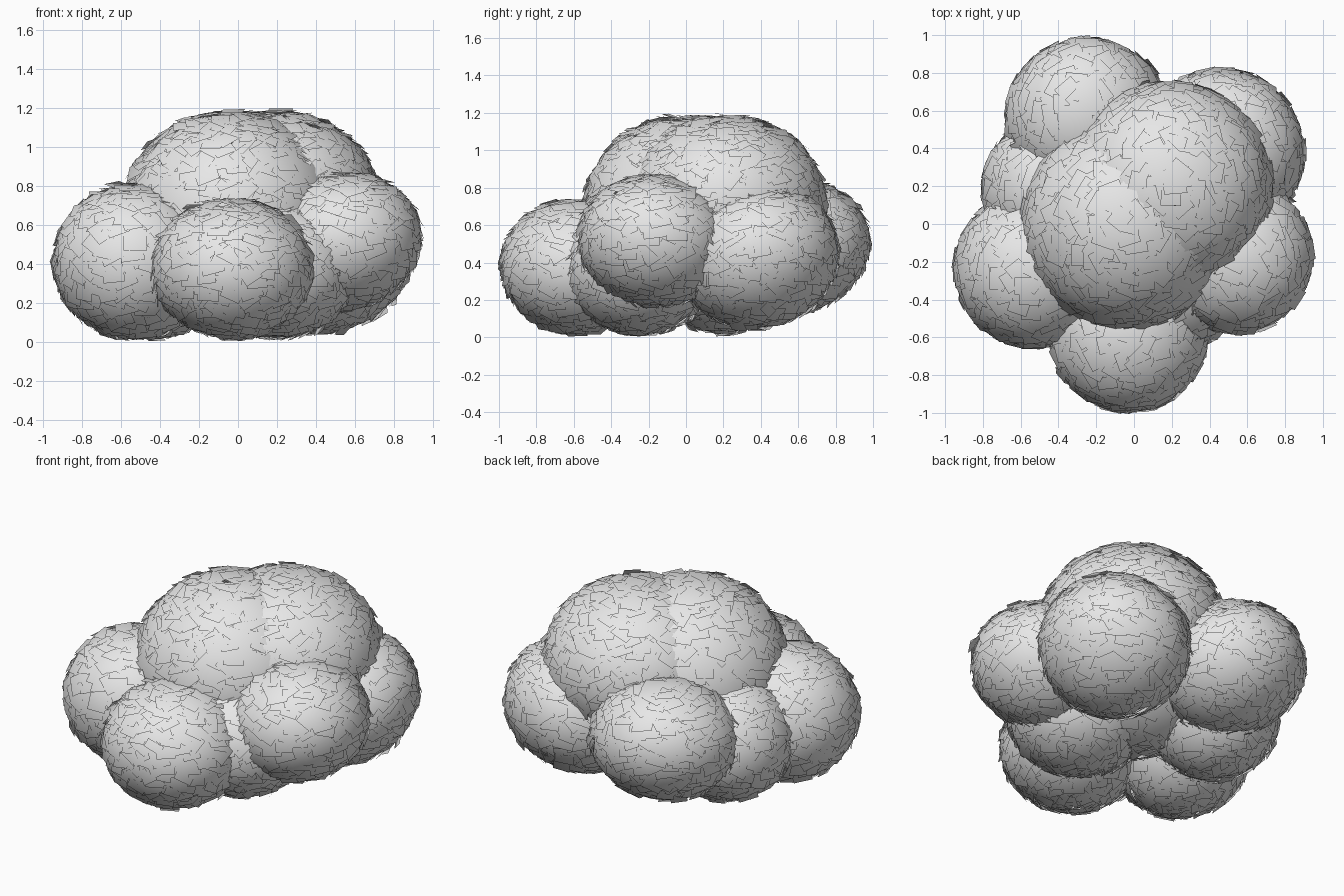
import bpy, math, random
from mathutils import Vector, Matrix

random.seed(4)
cube = bpy.data.objects.get("Cube")
if cube:
    bpy.data.objects.remove(cube, do_unlink=True)

# Single foliage colour
grey = bpy.data.materials.new("pale grey leaf")
grey.use_nodes = True
grey.diffuse_color = (0.8, 0.8, 0.8, 1)
grey.node_tree.nodes["Principled BSDF"].inputs["Base Color"].default_value = (0.8, 0.8, 0.8, 1)

# Clumps: name -> centre, horizontal radius, vertical radius, outward lean in degrees
CLUMPS = {
    "crown_front": ((-0.04, 0.00, 0.66), 0.565, 0.54, 0),
    "crown_back": ((0.19, 0.21, 0.73), 0.545, 0.47, 0),
    "clump_front": ((-0.03, -0.575, 0.38), 0.425, 0.365, 0),
    "clump_right": ((-0.535, -0.24, 0.415), 0.42, 0.405, 0),
    "clump_left": ((0.54, -0.17, 0.52), 0.41, 0.355, 12),
    "clump_back_left": ((0.47, 0.39, 0.43), 0.44, 0.375, 25),
    "clump_back_right": ((-0.25, 0.56, 0.48), 0.435, 0.36, 15),
    "clump_low_right": ((-0.42, 0.19, 0.39), 0.39, 0.37, 0),
    "clump_low_front": ((0.20, -0.25, 0.38), 0.42, 0.365, 0),
}
CARDS_PER_AREA = 230
GOLDEN = math.pi * (3 - math.sqrt(5))


def clump_matrix(centre, r, h, lean):
    """Squashed sphere whose outer side is tipped upward."""
    axis = Vector((centre[1], -centre[0], 0)).normalized()
    tip = Matrix.Rotation(math.radians(lean), 3, axis)
    return tip @ Matrix.Diagonal((r, r, h))


SHAPES = {name: (Vector(dims[0]), clump_matrix(*dims)) for name, dims in CLUMPS.items()}
INVERSES = {name: (c, m.inverted()) for name, (c, m) in SHAPES.items()}


def buried(p, own):
    """True where a point lies deep inside another clump."""
    return any(name != own and (inv @ (p - c)).length < 0.75
               for name, (c, inv) in INVERSES.items())


def leaf_card(p, normal):
    """Square leaf lying on the surface, its lower edge lifted like a shingle."""
    side = normal.cross(Vector((0, 0, 1)))
    side = side.normalized() if side.length > 0.05 else Vector((1, 0, 0))
    down = normal.cross(side)
    if down.z > 0:
        side, down = -side, -down
    spin = Matrix.Rotation(random.gauss(0, 0.5), 3, normal)
    side, down = spin @ side, spin @ down
    lift = random.gauss(0.15, 0.13)
    down = down * math.cos(lift) + normal * math.sin(lift)
    w, h = random.uniform(0.046, 0.062), random.uniform(0.046, 0.062)
    return [p + side * (a * w) + down * (b * h)
            for a, b in ((-1, -1), (1, -1), (1, 1), (-1, 1))]


def build_clump(name):
    """Cover a squashed sphere with evenly scattered leaf cards."""
    c, m = SHAPES[name]
    inv = INVERSES[name][1]
    to_normal = inv.transposed()
    r, h = CLUMPS[name][1:3]
    count = int(CARDS_PER_AREA * 4 * math.pi * r * (r + h) / 2)
    verts, faces, normals = [], [], []
    for i in range(count):
        z = 1 - 2 * (i + 0.5) / count
        ring = math.sqrt(1 - z * z)
        a = i * GOLDEN + random.uniform(-0.04, 0.04)
        u = Vector((ring * math.cos(a), ring * math.sin(a), z))
        p = c + m @ u * random.uniform(0.955, 0.98)
        if buried(p, name):
            continue
        n = (to_normal @ u).normalized()
        corners = leaf_card(p, n)
        # Wind each card so that it faces outward
        if (corners[1] - corners[0]).cross(corners[2] - corners[1]).dot(n) < 0:
            corners.reverse()
        base = len(verts)
        verts += corners
        faces.append(tuple(range(base, base + 4)))
        normals += [(to_normal @ inv @ (v - c)).normalized() for v in corners]
    mesh = bpy.data.meshes.new(name)
    mesh.from_pydata(verts, [], faces)
    mesh.materials.append(grey)
    mesh.shade_smooth()
    # Rounded shading across the whole clump
    mesh.normals_split_custom_set_from_vertices(normals)
    bpy.context.collection.objects.link(bpy.data.objects.new(name, mesh))


for name in CLUMPS:
    build_clump(name)
